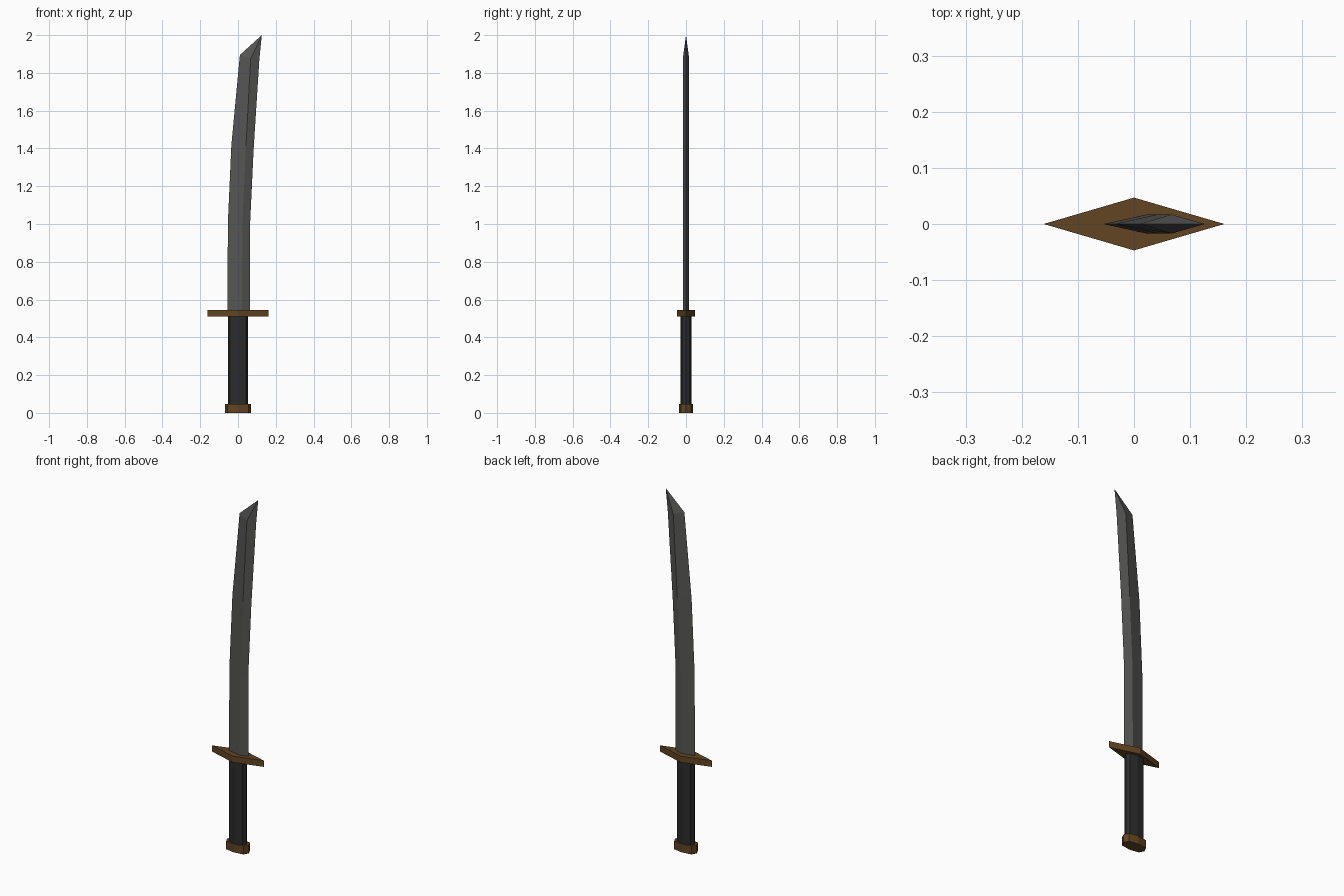
import bpy, bmesh

if "Cube" in bpy.data.objects:
    bpy.data.objects.remove(bpy.data.objects["Cube"])


def material(name, rgb):
    m = bpy.data.materials.new(name)
    m.diffuse_color = (*rgb, 1)
    m.use_nodes = True
    m.node_tree.nodes["Principled BSDF"].inputs["Base Color"].default_value = m.diffuse_color
    return m


def finish(bm, name, mat):
    bmesh.ops.recalc_face_normals(bm, faces=bm.faces)
    me = bpy.data.meshes.new(name)
    bm.to_mesh(me)
    bm.free()
    ob = bpy.data.objects.new(name, me)
    me.materials.append(mat)
    bpy.context.collection.objects.link(ob)
    return ob


def prism(name, outline, rx, ry, z0, z1, mat):
    """Extrude a unit outline, scaled to rx, ry, from z0 to z1."""
    bm = bmesh.new()
    face = bm.faces.new([bm.verts.new((x * rx, y * ry, z0)) for x, y in outline])
    top = bmesh.ops.extrude_face_region(bm, geom=[face])["geom"]
    bmesh.ops.translate(bm, vec=(0, 0, z1 - z0),
                        verts=[v for v in top if isinstance(v, bmesh.types.BMVert)])
    return finish(bm, name, mat)


steel = material("dark_steel", (0.09, 0.09, 0.088))
wrap = material("black_wrap", (0.025, 0.025, 0.025))
bronze = material("bronze", (0.12, 0.058, 0.016))

diamond = [(1, 0), (0, 1), (-1, 0), (0, -1)]
octagon = [(1, 0), (.8, .75), (0, 1), (-.8, .75), (-1, 0), (-.8, -.75), (0, -1), (.8, -.75)]

# Grip, end cap and guard
prism("pommel", octagon, 0.068, 0.036, 0.0, 0.046, bronze)
prism("handle", octagon, 0.053, 0.028, 0.046, 0.51, wrap)
prism("guard", diamond, 0.161, 0.047, 0.51, 0.545, bronze)

# Blade: diamond sections as (x, z) of left edge, ridge and right edge
sections = [
    ((-0.055, 0.545), (0.022, 0.545), (0.064, 0.545)),
    ((-0.054, 1.0), (0.023, 1.0), (0.064, 1.0)),
    ((-0.035, 1.42), (0.042, 1.41), (0.083, 1.40)),
    ((0.010, 1.895), (0.067, 1.875), (0.113, 1.87)),
]
bm = bmesh.new()
rings = []
for (lx, lz), (mx, mz), (rx, rz) in sections:
    rings.append([bm.verts.new(p) for p in (
        (lx, 0, lz), (mx, -0.017, mz), (rx, 0, rz), (mx, 0.017, mz))])
for a, b in zip(rings, rings[1:]):
    for i in range(4):
        j = (i + 1) % 4
        bm.faces.new((a[i], a[j], b[j], b[i]))
bm.faces.new(rings[0])
tip = bm.verts.new((0.126, 0, 2.0))
for i in range(4):
    bm.faces.new((rings[-1][i], rings[-1][(i + 1) % 4], tip))
finish(bm, "blade", steel)
